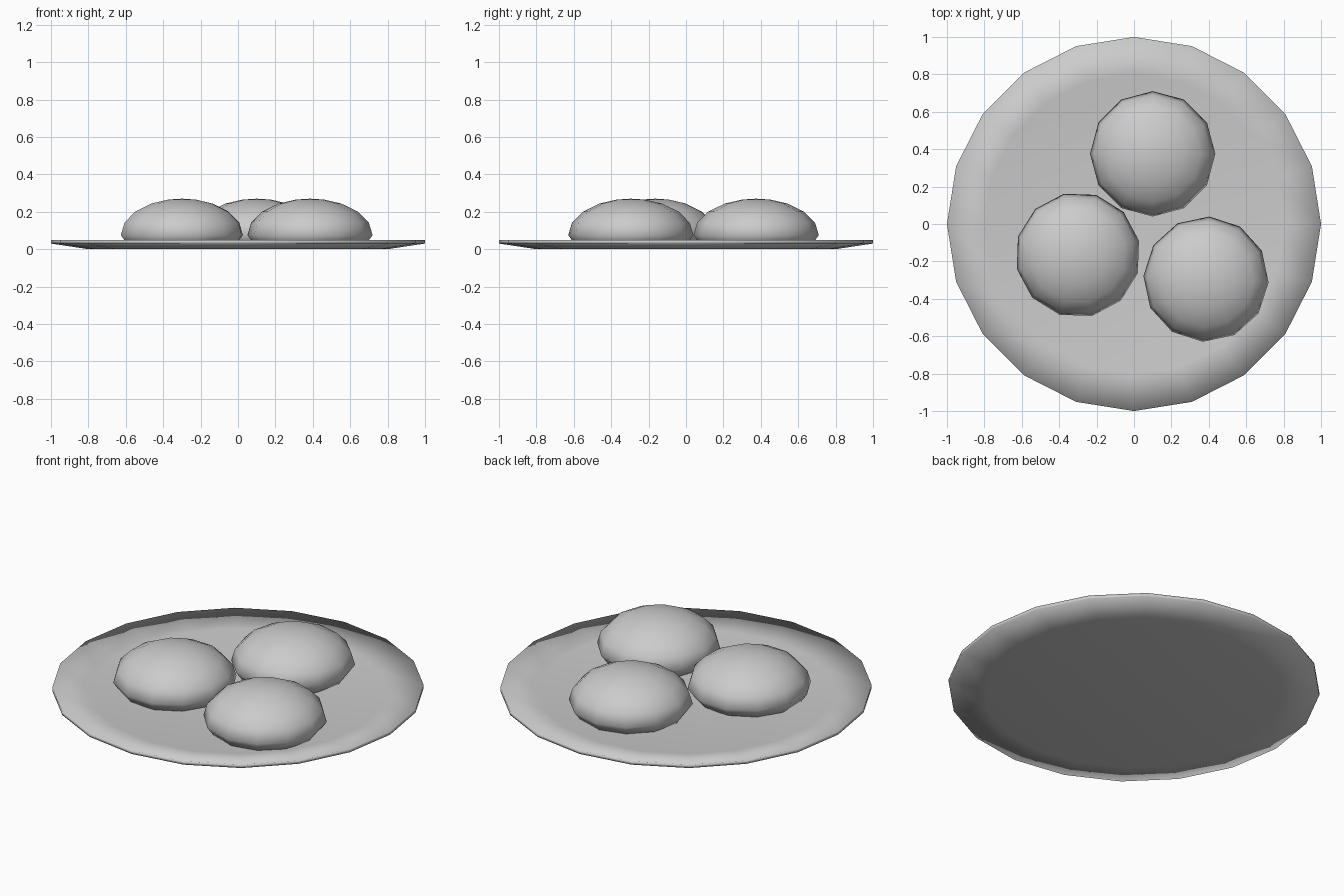
import bpy, bmesh, math

if "Cube" in bpy.data.objects:
    bpy.data.objects.remove(bpy.data.objects["Cube"])


def lathe(name, profile, sides, loc=(0, 0, 0), turn=0.0):
    """Revolve an (r, z) profile around z; r = 0 ends become poles."""
    bm = bmesh.new()
    rings = []
    for r, z in profile:
        if r == 0:
            rings.append([bm.verts.new((0, 0, z))] * sides)
        else:
            rings.append([bm.verts.new((r * math.cos(2 * math.pi * i / sides),
                                        r * math.sin(2 * math.pi * i / sides), z))
                          for i in range(sides)])
    for a, b in zip(rings, rings[1:]):
        for i in range(sides):
            j = (i + 1) % sides
            corners = list(dict.fromkeys((a[i], a[j], b[j], b[i])))
            bm.faces.new(corners)
    bmesh.ops.recalc_face_normals(bm, faces=bm.faces)
    for f in bm.faces:
        f.smooth = True
    mesh = bpy.data.meshes.new(name)
    bm.to_mesh(mesh)
    bm.free()
    obj = bpy.data.objects.new(name, mesh)
    obj.location = loc
    obj.rotation_euler.z = math.radians(turn)
    bpy.context.collection.objects.link(obj)
    return obj


# Shallow plate with a gently raised rim
lathe("plate", [(0, 0), (0.8, 0), (1, 0.03), (1, 0.05), (0.8, 0.02), (0, 0.02)], 20)

# Domed buns: tucked-in base, then a squashed dome
RADIUS, WAIST, HEIGHT = 0.335, 0.075, 0.195
dome = [(RADIUS * math.cos(math.radians(a)), WAIST + HEIGHT * math.sin(math.radians(a)))
        for a in (0, 20, 40, 60, 77)]
bun_profile = [(0, 0.02), (0.295, 0.02)] + dome + [(0, WAIST + HEIGHT)]

for name, x, y, turn in (("bun_back", 0.10, 0.375, 0),
                         ("bun_left", -0.30, -0.165, 13),
                         ("bun_right", 0.385, -0.295, -3)):
    lathe(name, bun_profile, 12, (x, y, 0), turn)
